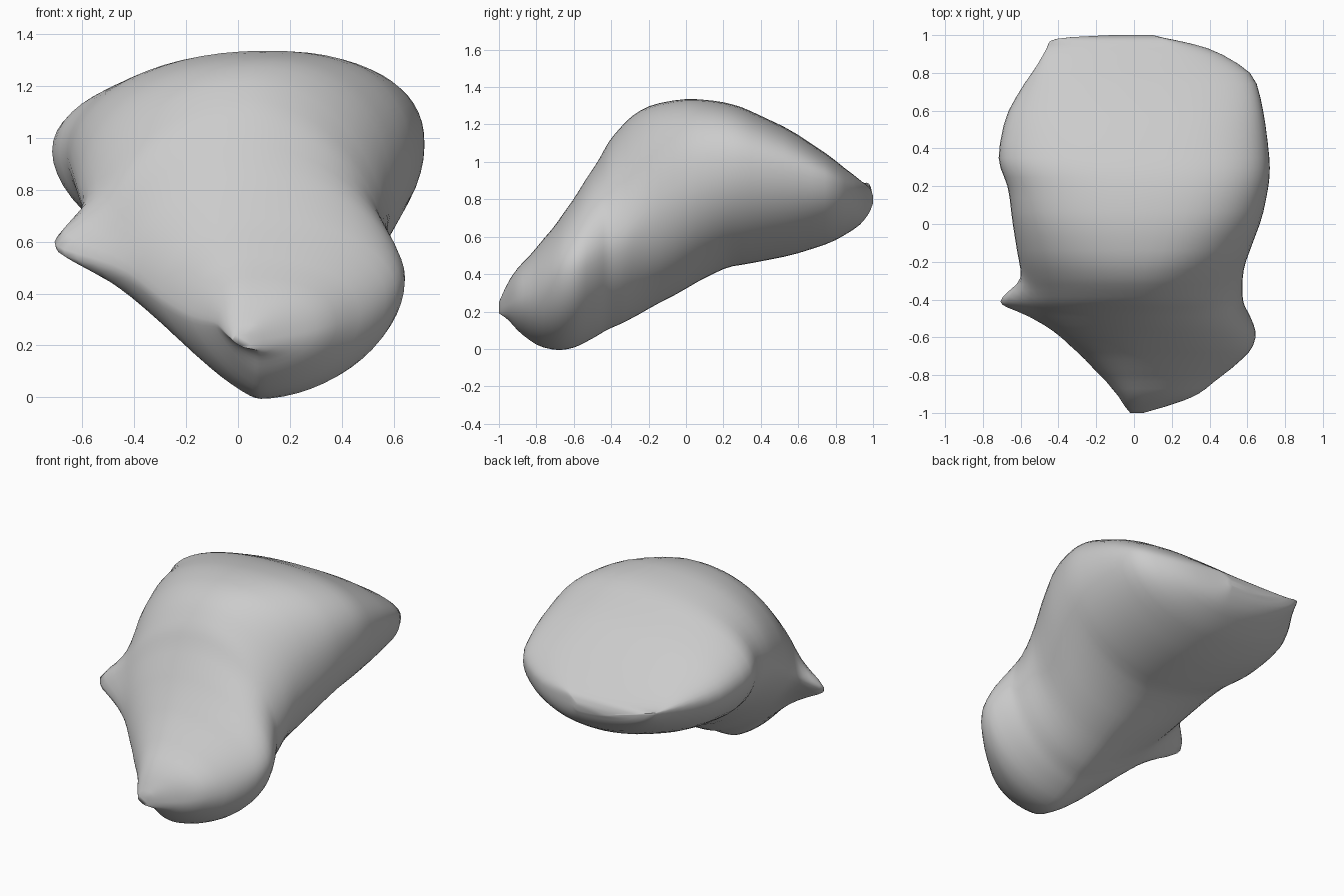
import bpy, bmesh, math

if "Cube" in bpy.data.objects:
    bpy.data.objects.remove(bpy.data.objects["Cube"])

# Cross-sections along y: y, left x, left z, right x, right z, top z, bottom z
SECTIONS = [
    (-1.00, -.02, .22, .05, .22, .25, .19),
    (-.95, -.06, .26, .22, .24, .36, .155),
    (-.90, -.09, .29, .34, .27, .43, .10),
    (-.80, -.18, .31, .47, .31, .54, .02),
    (-.68, -.30, .38, .615, .41, .69, -.01),
    (-.57, -.42, .48, .65, .46, .85, .015),
    (-.46, -.53, .55, .60, .52, 1.03, .08),
    (-.41, -.56, .59, .58, .55, 1.11, .105),
    (-.32, -.575, .67, .575, .62, 1.22, .145),
    (-.20, -.61, .76, .59, .76, 1.30, .21),
    (.00, -.645, .88, .67, .90, 1.34, .32),
    (.20, -.67, .94, .715, .96, 1.32, .43),
    (.35, -.725, .95, .72, .97, 1.275, .455),
    (.60, -.67, .91, .685, .94, 1.145, .51),
    (.80, -.54, .89, .625, .88, 1.005, .58),
    (.93, -.46, .885, .39, .83, .90, .665),
    (.98, -.43, .89, .18, .81, .865, .73),
    (1.00, -.12, .80, .10, .80, .82, .78),
]
SEG, STEPS = 60, 3


def blend(a, b, c, d, t):
    """Smooth in-between section (softened Catmull-Rom)."""
    out = []
    for p0, p1, p2, p3 in zip(a, b, c, d):
        m1, m2 = (p2 - p0) * .4, (p3 - p1) * .4
        out.append((2*t**3 - 3*t**2 + 1) * p1 + (t**3 - 2*t**2 + t) * m1
                   + (3*t**2 - 2*t**3) * p2 + (t**3 - t**2) * m2)
    return out


def bump(v, centre, width):
    return math.exp(-((v - centre) / width) ** 2)


def ring(bm, s):
    """One closed section made of four superellipse quarters."""
    y, xl, zl, xr, zr, zt, zb = s
    verts = []
    back = min(1, max(0, (y + .3) / .5))
    # roundness of each quarter: the spur and the neck are leaner
    up_left = 2.2 - .3 * bump(y, -.42, .3)
    up_right = 2.3 - .55 * bump(y, -.47, .25) + .2 * back
    low_right = 1.85 + .1 * back
    low_left = 1.3 + .5 * back
    xt = .05 + .1 * back
    for i in range(SEG):
        a = 2 * math.pi * i / SEG
        c, sn = math.cos(a), math.sin(a)
        xm = min(xt if sn >= 0 else .08, xr - .02)
        if sn >= 0:
            n = up_right if c >= 0 else up_left
        else:
            n = low_right if c >= 0 else low_left
        xe, ze = (xr, zr) if c >= 0 else (xl, zl)
        k = abs(c) ** (2 / n)
        h = abs(sn) ** (2 / n)
        x = xm + (xe - xm) * k
        z = ze + ((zt if sn >= 0 else zb) - ze) * h
        if c < 0:                       # pointed spur on the left
            x -= .17 * bump(y, -.41, .08) * bump(z, zl, .09)
        verts.append(bm.verts.new((x, y, z)))
    return verts


# Bone-like body lofted through the sections
bm = bmesh.new()
rings = []
last = len(SECTIONS) - 1
for i in range(last):
    q = [SECTIONS[min(max(i + k, 0), last)] for k in (-1, 0, 1, 2)]
    for j in range(STEPS):
        rings.append(ring(bm, blend(*q, j / STEPS)))
rings.append(ring(bm, SECTIONS[-1]))
for r0, r1 in zip(rings, rings[1:]):
    for i in range(SEG):
        k = (i + 1) % SEG
        bm.faces.new((r0[i], r0[k], r1[k], r1[i]))
bm.faces.new(rings[0])
bm.faces.new(rings[-1])
# Soften the joins between quarters
for _ in range(3):
    bmesh.ops.smooth_vert(bm, verts=[v for r in rings[3:-3] for v in r], factor=.4,
                          use_axis_x=True, use_axis_y=False, use_axis_z=True)
bmesh.ops.recalc_face_normals(bm, faces=bm.faces)
for f in bm.faces:
    f.smooth = True
me = bpy.data.meshes.new("bone_body")
bm.to_mesh(me)
bm.free()
body = bpy.data.objects.new("bone_body", me)
bpy.context.collection.objects.link(body)

# Plain grey material
mat = bpy.data.materials.new("light grey")
mat.diffuse_color = (.6, .6, .6, 1)
mat.use_nodes = True
mat.node_tree.nodes["Principled BSDF"].inputs["Base Color"].default_value = mat.diffuse_color
me.materials.append(mat)
